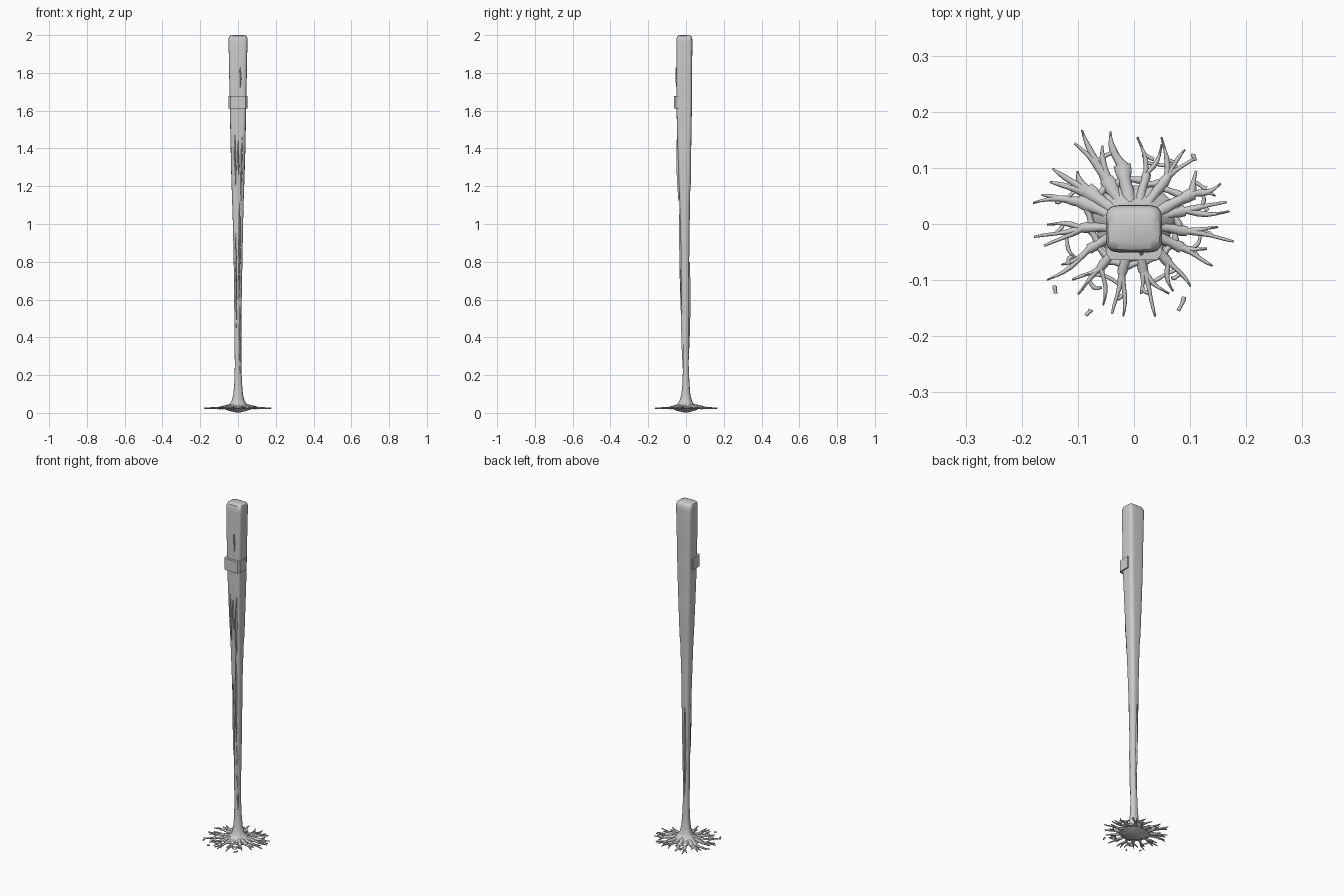
import bpy, bmesh, random
from math import sin, cos, pi, copysign
from mathutils import Vector

random.seed(4)


def loft(name, rings, angle=40):
    """Skin a list of equal-length point rings and cap both ends."""
    bm = bmesh.new()
    rows = [[bm.verts.new(p) for p in ring] for ring in rings]
    n = len(rows[0])
    for a, b in zip(rows, rows[1:]):
        for i in range(n):
            j = (i + 1) % n
            bm.faces.new((a[i], a[j], b[j], b[i]))
    bm.faces.new(rows[0][::-1])
    bm.faces.new(rows[-1])
    bmesh.ops.recalc_face_normals(bm, faces=bm.faces)
    me = bpy.data.meshes.new(name)
    bm.to_mesh(me)
    bm.free()
    ob = bpy.data.objects.new(name, me)
    bpy.context.collection.objects.link(ob)
    bpy.ops.object.select_all(action='DESELECT')
    ob.select_set(True)
    bpy.context.view_layer.objects.active = ob
    bpy.ops.object.shade_smooth_by_angle(angle=angle * pi / 180)
    return ob


def section(z, hx, front, back, power, wobble=0.0, n=40):
    """Rounded-square ring; power 2 is round, larger is squarer."""
    ring = []
    cy, hy = (back - front) / 2, (back + front) / 2
    for i in range(n):
        a = 2 * pi * (i + 0.5) / n
        c, s = cos(a), sin(a)
        k = 1 + wobble * (sin(3 * a + z * 9) + 0.6 * sin(7 * a + z * 5))
        ring.append((copysign(abs(c) ** (2 / power), c) * hx * k,
                     cy + copysign(abs(s) ** (2 / power), s) * hy * k, z))
    return ring


# Tapering post: z, half width, front depth, back depth, squareness, wobble
post = [
    (0.003, .015, .015, .015, 2, 0), (0.012, .05, .05, .05, 2, .03),
    (0.022, .075, .065, .075, 2, .06), (0.034, .066, .058, .066, 2, .06),
    (0.046, .045, .043, .043, 2, .05), (0.065, .033, .032, .032, 2, .04),
    (0.10, .025, .023, .023, 2.2, .03), (0.16, .020, .018, .018, 2.4, .03),
    (0.25, .0175, .016, .014, 2.4, .03), (0.40, .018, .021, .014, 2.5, .03),
    (0.60, .020, .024, .016, 2.6, .03), (0.80, .023, .027, .017, 2.8, .03),
    (1.00, .027, .031, .019, 3, .025), (1.17, .032, .036, .022, 3.2, .02),
    (1.22, .034, .039, .026, 3.4, .015), (1.40, .039, .045, .028, 4, .01),
    (1.60, .043, .050, .031, 5, 0), (1.80, .047, .051, .032, 5, 0),
    (1.96, .050, .051, .034, 5, 0), (1.982, .050, .050, .033, 5, 0),
    (1.994, .046, .046, .028, 4.5, 0), (2.0, .036, .036, .018, 4, 0)]
loft("post", [section(*row) for row in post])

# Clip band around the front of the post
outline = [(-.050, .008), (-.050, -.053), (-.041, -.064), (.041, -.064),
           (.050, -.053), (.050, .008), (.038, .008), (.038, -.04), (-.038, -.04), (-.038, .008)]
loft("front_band", [[(x, y, z) for x, y in outline] for z in (1.612, 1.678)], 20)


def strand(name, pts, sizes, n=8):
    """Tapered oval tube; each size is (half width, half height)."""
    pts = [Vector(p) for p in pts]
    rings = []
    for i, p in enumerate(pts):
        d = (pts[min(i + 1, len(pts) - 1)] - pts[max(i - 1, 0)]).normalized()
        ref = Vector((0, 0, 1)) if abs(d.z) < 0.9 else Vector((0, -1, 0))
        side = d.cross(ref).normalized()
        up = side.cross(d)
        w, h = sizes[i]
        rings.append([p + side * cos(2 * pi * k / n) * w + up * sin(2 * pi * k / n) * h
                      for k in range(n)])
    return loft(name, rings, 60)


# Raised grain ridges on the post: x, y, low z, high z, lean
for x, y, z0, z1, lean in [(.012, -.048, 1.70, 1.83, 0), (.022, -.042, 1.12, 1.46, -.007),
                           (-.018, -.042, 1.20, 1.47, .006), (0, -.043, 1.26, 1.44, .003),
                           (.010, -.028, .60, 1.15, -.004), (-.012, -.025, .45, .95, .003),
                           (.010, -.017, .20, .62, 0), (-.006, .015, .25, .8, .004)]:
    path, sizes = [], []
    for k in range(9):
        t = k / 8
        z = z0 + (z1 - z0) * t
        path.append((x + lean * (1 - t) + .0015 * sin(z * 40), y + .008 * (t - .5) * -copysign(1, -y), z))
        sizes.append((.001 + .0035 * sin(pi * t), .002 + .006 * sin(pi * t)))
    strand("grain_ridge", path, sizes)


def root(a, b, w0, w1, z0, z1, h0, h1, bend=0.006):
    """One flat wavy root from a to b in plan."""
    a, b = Vector(a), Vector(b)
    perp = Vector((a.y - b.y, b.x - a.x)).normalized()
    off = random.uniform(-bend, bend)
    path, sizes = [], []
    for k in range(7):
        t = k / 6
        p = a.lerp(b, t) + perp * (off * sin(pi * t) + .0012 * sin(5 * t + off * 900))
        path.append((p.x, p.y, z0 + (z1 - z0) * t))
        swell = 1 + .15 * sin(9 * t + off * 500)
        sizes.append(((w0 + (w1 - w0) * t) * swell, h0 + (h1 - h0) * t))
    strand("root", path, sizes)


# Main roots: fork point, width there, then the tips that grow from it
roots = [
    ((.09, .025), .009, [(.17, .022), (.165, .04)]),
    ((.105, .055), .010, [(.155, .072), (.11, .095), (.145, .05)]),
    ((.06, .085), .008, [(.092, .132), (.05, .155), (.11, .12)]),
    ((.022, .09), .007, [(.007, .155), (.05, .142)]),
    ((-.022, .105), .014, [(-.042, .165)]),
    ((-.05, .08), .013, [(-.092, .168), (-.055, .14), (-.105, .145)]),
    ((-.085, .06), .013, [(-.15, .075), (-.145, .10), (-.10, .095)]),
    ((-.10, .042), .011, [(-.18, .038), (-.165, .052)]),
    ((-.095, -.008), .008, [(-.178, -.024), (-.155, 0), (-.16, -.04)]),
    ((-.08, -.045), .008, [(-.155, -.10), (-.13, -.072)]),
    ((-.06, -.08), .007, [(-.10, -.125), (-.055, -.145), (-.11, -.10)]),
    ((-.022, -.09), .008, [(-.02, -.165), (-.038, -.16)]),
    ((.018, -.085), .008, [(.038, -.165), (.014, -.125), (.062, -.125)]),
    ((.062, -.068), .008, [(.10, -.112), (.07, -.12)]),
    ((.085, -.042), .009, [(.14, -.075), (.13, -.045)]),
    ((.095, -.012), .008, [(.178, -.03), (.15, -.005)])]
for fork, w, tips in roots:
    f = Vector(fork)
    root(f * .3, f, .011, w, .036, .026, .013, .007, .002)
    for tip in tips:
        root(f * .97, tip, w * .75, .0018, .026, .025, .0065, .003)

# Webbing bridges that tie neighbouring roots together
for i, (fork, w, tips) in enumerate(roots):
    other = roots[(i + 1) % len(roots)]
    root(Vector(fork) * .85, Vector(other[0]) * .78, .006, .006, .027, .027, .006, .006, .003)
    if i % 2 == 0:
        a = Vector(fork).lerp(Vector(tips[-1]), .4)
        b = Vector(other[0]).lerp(Vector(other[2][0]), .3)
        root(a, b, .0035, .003, .025, .025, .004, .004)
    if len(tips) > 1:
        root(Vector(fork).lerp(Vector(tips[0]), .5), Vector(fork).lerp(Vector(tips[1]), .5),
             .004, .003, .025, .025, .004, .004)

# Loose root fragments at the rim
for a, b in [((-.078, -.152), (-.086, -.163)), ((.09, -.13), (.08, -.155)),
             ((-.139, -.11), (-.14, -.124)), ((.107, .125), (.109, .113))]:
    root(a, b, .004, .003, .024, .025, .004, .003, .002)
